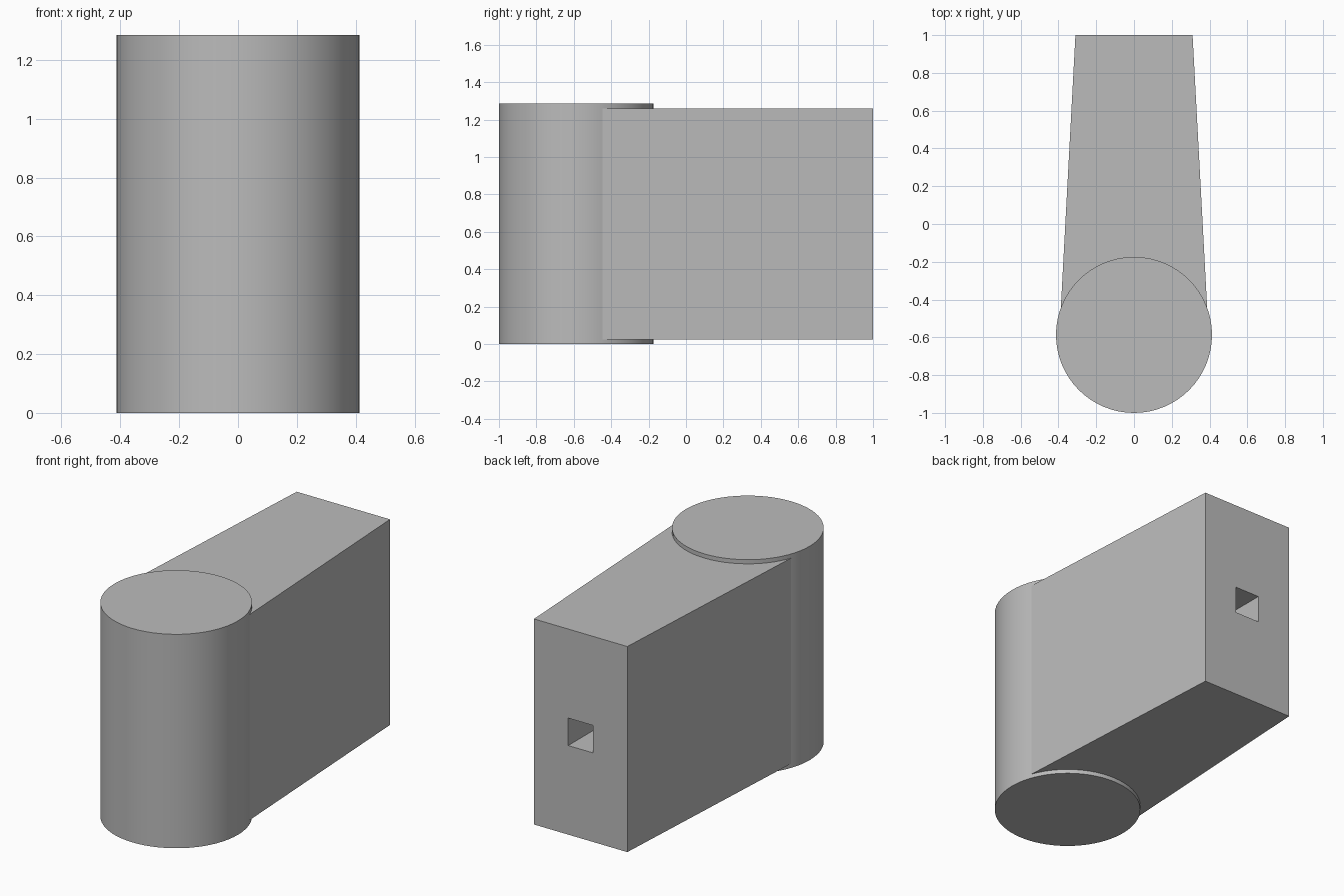
import bpy
import bmesh
import math

if "Cube" in bpy.data.objects:
    bpy.data.objects.remove(bpy.data.objects["Cube"])

RADIUS, HEIGHT = 0.413, 1.285
PIVOT_Y = RADIUS - 1          # barrel touches y = -1
LIP = 0.025                   # barrel stands proud of the arm, top and bottom
SOCKET, SOCKET_DEPTH = 0.165, 0.8

grey = bpy.data.materials.new("plain grey")
grey.use_nodes = True
colour = (0.5, 0.5, 0.5, 1)
grey.diffuse_color = colour
grey.node_tree.nodes["Principled BSDF"].inputs["Base Color"].default_value = colour


def prism(name, outline, bottom, top):
    """Extrude a flat outline between two heights."""
    bm = bmesh.new()
    base = bm.faces.new([bm.verts.new((x, y, bottom)) for x, y in outline])
    grown = bmesh.ops.extrude_face_region(bm, geom=[base])["geom"]
    verts = [v for v in grown if isinstance(v, bmesh.types.BMVert)]
    bmesh.ops.translate(bm, verts=verts, vec=(0, 0, top - bottom))
    bmesh.ops.recalc_face_normals(bm, faces=bm.faces)
    mesh = bpy.data.meshes.new(name)
    bm.to_mesh(mesh)
    bm.free()
    mesh.materials.append(grey)
    obj = bpy.data.objects.new(name, mesh)
    bpy.context.collection.objects.link(obj)
    return obj


# Round barrel at the front
bpy.ops.mesh.primitive_cylinder_add(vertices=64, radius=RADIUS, depth=HEIGHT,
                                    location=(0, PIVOT_Y, HEIGHT / 2))
barrel = bpy.context.object
barrel.name = "barrel"
barrel.data.materials.append(grey)
bpy.ops.object.shade_smooth_by_angle(angle=math.radians(30))

# Tapered arm running back from the barrel
arm = prism("tapered_arm",
            [(-0.395, PIVOT_Y), (0.395, PIVOT_Y), (0.31, 1), (-0.31, 1)],
            LIP, HEIGHT - LIP)

# Square socket in the back end of the arm
half, mid = SOCKET / 2, HEIGHT / 2
cutter = prism("socket_cutter",
               [(-half, 1 - SOCKET_DEPTH), (half, 1 - SOCKET_DEPTH),
                (half, 1.1), (-half, 1.1)],
               mid - half, mid + half)
cutter.hide_render = True
cutter.hide_set(True)
cut = arm.modifiers.new("socket", "BOOLEAN")
cut.operation = "DIFFERENCE"
cut.solver = "EXACT"
cut.object = cutter
